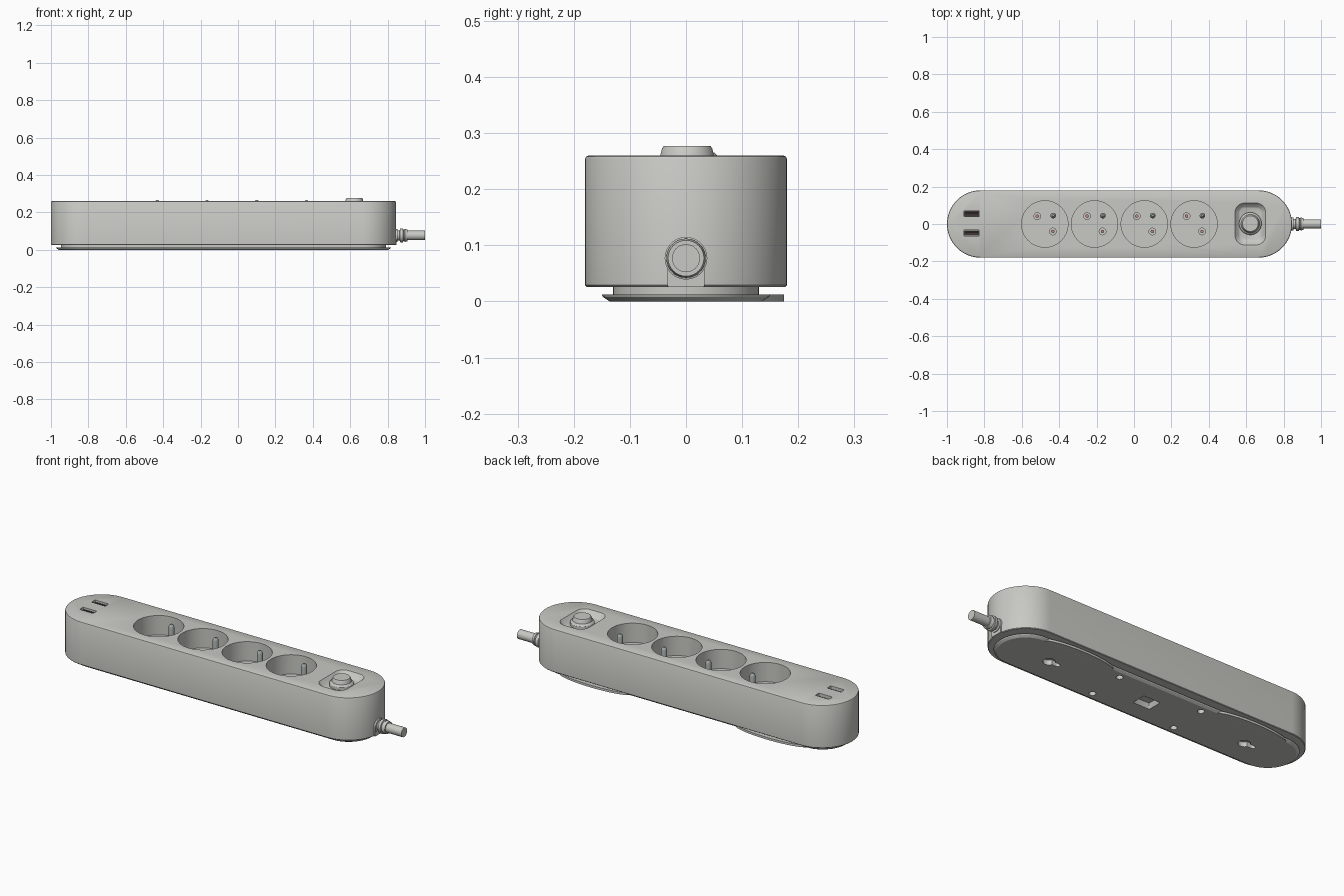
import bpy, bmesh, math

if "Cube" in bpy.data.objects:
    bpy.data.objects.remove(bpy.data.objects["Cube"], do_unlink=True)


def material(name, rgb):
    m = bpy.data.materials.new(name)
    m.use_nodes = True
    m.diffuse_color = (*rgb, 1)
    m.node_tree.nodes["Principled BSDF"].inputs["Base Color"].default_value = (*rgb, 1)
    return m


GREY = material("warm light grey", (0.58, 0.58, 0.55))
METAL = material("metal grey", (0.36, 0.40, 0.38))
COPPER = material("contact copper", (0.50, 0.25, 0.23))
DARK = material("dark brown", (0.05, 0.035, 0.035))


def round_rect(cx, cy, hx, hy, r, n=16):
    """Outline function: rounded rectangle shrunk by an inset."""
    def outline(inset):
        rr = max(r - inset, 0.002)
        ax, ay = hx - inset - rr, hy - inset - rr
        pts = []
        for k, (sx, sy) in enumerate([(1, 1), (-1, 1), (-1, -1), (1, -1)]):
            for i in range(n + 1):
                a = math.pi / 2 * (k + i / n)
                pts.append((cx + sx * ax + rr * math.cos(a), cy + sy * ay + rr * math.sin(a)))
        return pts
    return outline


def ellipse(cx, cy, rx, ry, n=48):
    def outline(inset):
        return [(cx + (rx - inset) * math.cos(2 * math.pi * i / n),
                 cy + (ry - inset) * math.sin(2 * math.pi * i / n)) for i in range(n)]
    return outline


def circle(cx, cy, r, n=48):
    return ellipse(cx, cy, r, r, n)


def loft(name, outline, levels, mat=GREY, along_x=False):
    """Closed solid through (inset, height) levels of one outline."""
    bm = bmesh.new()
    rings = []
    for inset, h in levels:
        rings.append([bm.verts.new((h, x, y) if along_x else (x, y, h)) for x, y in outline(inset)])
    for a, b in zip(rings, rings[1:]):
        for i in range(len(a)):
            j = (i + 1) % len(a)
            bm.faces.new((a[i], a[j], b[j], b[i]))
    bm.faces.new(rings[0][::-1])
    bm.faces.new(rings[-1])
    bmesh.ops.remove_doubles(bm, verts=bm.verts, dist=1e-5)
    bmesh.ops.recalc_face_normals(bm, faces=bm.faces)
    me = bpy.data.meshes.new(name)
    bm.to_mesh(me)
    bm.free()
    ob = bpy.data.objects.new(name, me)
    bpy.context.collection.objects.link(ob)
    me.materials.append(mat)
    return ob


def select(obs):
    bpy.ops.object.select_all(action='DESELECT')
    for o in obs:
        o.select_set(True)
    bpy.context.view_layer.objects.active = obs[0]


def cut(target, cutters):
    """Subtract all cutters, then remove them."""
    for c in cutters:
        c.hide_render = True
        mod = target.modifiers.new("cut", 'BOOLEAN')
        mod.operation, mod.solver, mod.object = 'DIFFERENCE', 'EXACT', c
        select([target])
        bpy.ops.object.modifier_apply(modifier=mod.name)
        bpy.data.objects.remove(c, do_unlink=True)


MID = -0.0775            # middle of the housing along x
TOP, FLOOR = 0.26, 0.155  # top face and socket floor heights
SOCKETS = [-0.477 + 0.266 * i for i in range(4)]
CONTACTS = [(-0.04, 0.042), (0.043, -0.04)]
PORTS = [0.055, -0.048]

# Housing with its sockets, port slots and switch dish cut in
housing = loft("housing", round_rect(MID, 0, 0.9225, 0.18, 0.18),
               [(0.003, 0.026), (0, 0.029), (0, 0.254), (0.002, 0.258), (0.006, TOP)])
cutters = [loft("switch_dish_cutter", round_rect(0.622, 0, 0.082, 0.112, 0.05),
                [(0.028, 0.232), (0.02, 0.236), (0, 0.2605), (0, 0.28)])]
for x in SOCKETS:
    cutters.append(loft("socket_cutter", circle(x, 0, 0.124, 64), [(0, FLOOR), (0, 0.3)]))
for x in SOCKETS:
    for dx, dy in CONTACTS:
        cutters.append(loft("contact_cutter", circle(x + dx, dy, 0.018, 20),
                            [(0, FLOOR - 0.04), (0, FLOOR + 0.02)]))
for y in PORTS:
    cutters.append(loft("port_cutter", round_rect(-0.868, y, 0.041, 0.0155, 0.003, 3),
                        [(0, 0.225), (0, 0.3)]))
cut(housing, cutters)

# Socket fittings: earth pin and the two contact sleeves
for x in SOCKETS:
    loft("earth_pin", circle(x + 0.045, 0.045, 0.015, 24),
         [(0, FLOOR - 0.005), (0, 0.25), (0.003, 0.259), (0.009, 0.265)], METAL)
    for dx, dy in CONTACTS:
        loft("contact", circle(x + dx, dy, 0.009, 16),
             [(0, FLOOR - 0.045), (0, FLOOR - 0.008)], COPPER)

# Charging ports: dark lining and tongue
for y in PORTS:
    loft("port_lining", round_rect(-0.868, y, 0.04, 0.0145, 0.003, 3),
         [(0, 0.222), (0, 0.231)], DARK)
    loft("port_tongue", round_rect(-0.868, y + 0.005, 0.034, 0.005, 0.002, 3),
         [(0, 0.226), (0, 0.252)], DARK)

# Round switch button
loft("switch_button", circle(0.622, 0.002, 0.06),
     [(0, 0.225), (0, 0.246), (0.003, 0.251), (0.011, 0.256), (0.015, 0.272), (0.018, 0.277)])

# Base: recessed neck, mounting plate and two curved side flanges
loft("base_neck", round_rect(MID, 0, 0.87, 0.13, 0.13), [(0, 0.006), (0, 0.03)])
plate = loft("base_plate", round_rect(MID, 0, 0.895, 0.15, 0.15),
             [(0.014, 0), (0.002, 0.008), (0, 0.0125)])
for side in (-1, 1):
    loft("side_flange", ellipse(MID + side * 0.53, 0.125, 0.22, 0.05),
         [(0, 0.0002), (0, 0.0123)])

# Keyholes, screw holes and centre recess in the underside
base_holes = [loft("centre_cutter", round_rect(MID, 0, 0.05, 0.04, 0.004, 3),
                   [(0, -0.02), (0, 0.0), (0.012, 0.035)])]
for side in (-1, 1):
    kx = MID + side * 0.6
    base_holes.append(loft("keyhole_cutter", circle(kx, 0, 0.03, 24), [(0, -0.02), (0, 0.04)]))
    base_holes.append(loft("keyslot_cutter", round_rect(kx - 0.035, 0, 0.03, 0.012, 0.012, 6),
                           [(0, -0.02), (0, 0.035)]))
    for y in (-0.1, 0.1):
        base_holes.append(loft("screw_cutter", circle(MID + side * 0.25, y, 0.017, 20),
                               [(0, -0.02), (0, 0.03)]))
neck = bpy.data.objects["base_neck"]
for c in base_holes:
    copy = c.copy()
    copy.data = c.data.copy()
    bpy.context.collection.objects.link(copy)
    cut(neck, [copy])
cut(plate, base_holes)

# Cable outlet: flat guide, ribbed strain relief and cable
loft("cable_guide", round_rect(0, 0.052, 0.033, 0.026, 0.002, 3), [(0, 0.82), (0, 0.848)],
     along_x=True)
loft("strain_relief", circle(0, 0.077, 0.038, 32),
     [(0.003, 0.83), (0.003, 0.852), (0.012, 0.854), (0.012, 0.864), (0.002, 0.866),
      (0, 0.872), (0, 0.882), (0.007, 0.884), (0.007, 0.89), (0.003, 0.892), (0.006, 0.905)],
     along_x=True)
loft("cable", circle(0, 0.077, 0.025, 32), [(0, 0.89), (0, 1.0)], along_x=True)

# Smooth rounded walls, keep edges sharp
select([o for o in bpy.context.scene.objects if o.type == 'MESH'])
bpy.ops.object.shade_smooth_by_angle(angle=math.radians(30))
